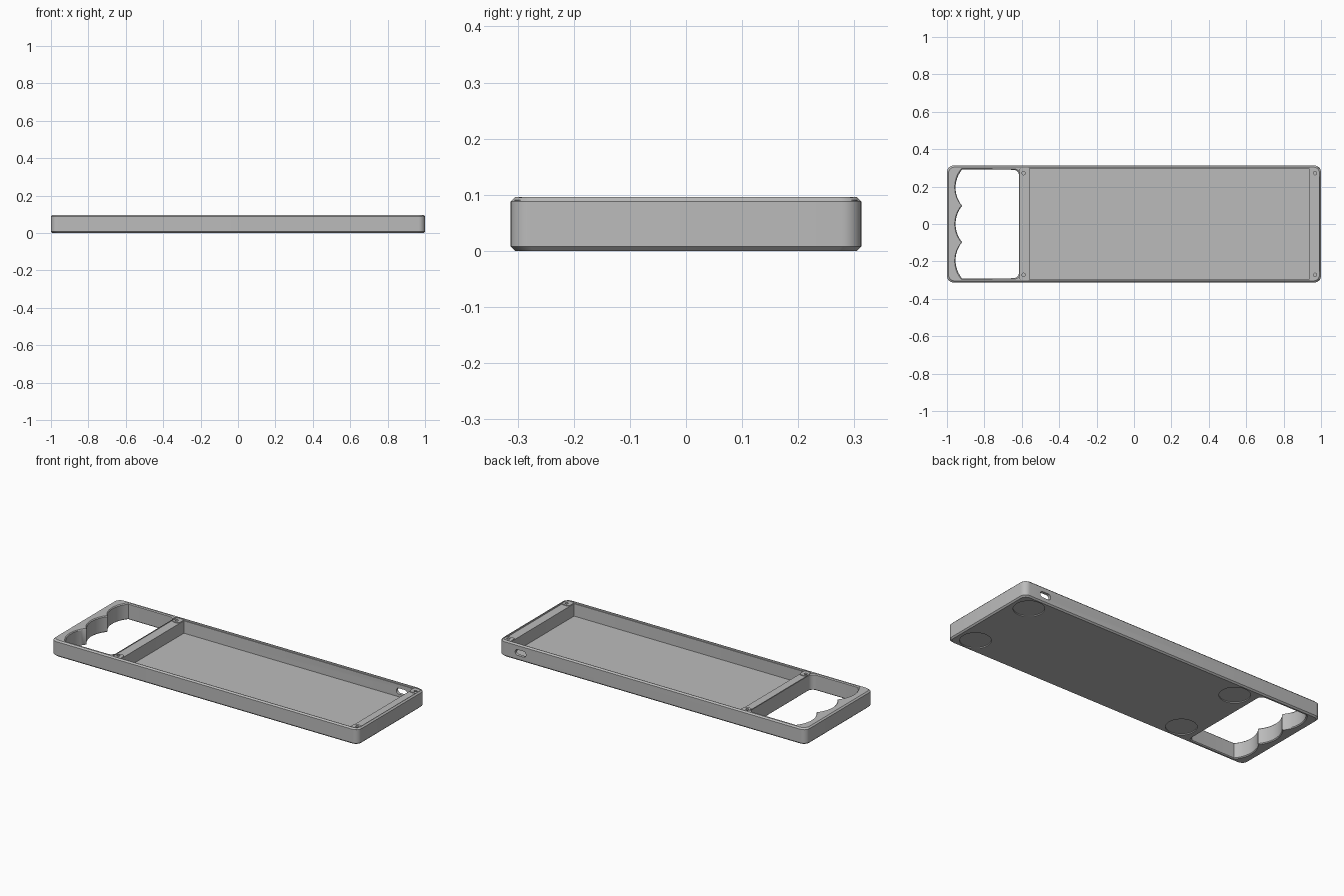
import bpy, bmesh, math
from mathutils import Matrix

cube = bpy.data.objects.get("Cube")
if cube:
    bpy.data.objects.remove(cube, do_unlink=True)

TOP = 0.096
grey = bpy.data.materials.new("plain grey")
grey.use_nodes = True
grey.diffuse_color = (0.5, 0.5, 0.5, 1)
grey.node_tree.nodes["Principled BSDF"].inputs["Base Color"].default_value = grey.diffuse_color


def arc(cx, cy, r, start, end, steps):
    """Points along an arc, angles in degrees."""
    angles = [math.radians(start + (end - start) * i / steps) for i in range(steps + 1)]
    return [(cx + r * math.cos(a), cy + r * math.sin(a)) for a in angles]


def rounded_rect(x0, x1, y0, y1, r, steps=8):
    corners = [(x1 - r, y1 - r), (x0 + r, y1 - r), (x0 + r, y0 + r), (x1 - r, y0 + r)]
    return [p for i, (cx, cy) in enumerate(corners)
            for p in arc(cx, cy, r, 90 * i, 90 * i + 90, steps)]


def loft(name, outline, levels, matrix=Matrix()):
    """Solid from one outline; each level is (height, growth of the outline)."""
    xs, ys = [p[0] for p in outline], [p[1] for p in outline]
    cx, cy = (min(xs) + max(xs)) / 2, (min(ys) + max(ys)) / 2
    hx, hy = max(xs) - cx, max(ys) - cy
    bm = bmesh.new()
    rings = [[bm.verts.new((cx + (x - cx) * (1 + g / hx), cy + (y - cy) * (1 + g / hy), z))
              for x, y in outline] for z, g in levels]
    for low, high in zip(rings, rings[1:]):
        for i in range(len(outline)):
            j = (i + 1) % len(outline)
            bm.faces.new((low[i], low[j], high[j], high[i]))
    bm.faces.new(rings[0][::-1])
    bm.faces.new(rings[-1])
    bm.transform(matrix)
    bmesh.ops.recalc_face_normals(bm, faces=bm.faces)
    mesh = bpy.data.meshes.new(name)
    bm.to_mesh(mesh)
    bm.free()
    mesh.materials.append(grey)
    obj = bpy.data.objects.new(name, mesh)
    bpy.context.collection.objects.link(obj)
    return obj


def combine(target, tool, operation="DIFFERENCE"):
    """Apply a boolean and discard the tool."""
    tool.hide_render = True
    mod = target.modifiers.new("cut", "BOOLEAN")
    mod.operation, mod.object, mod.solver = operation, tool, "EXACT"
    bpy.ops.object.select_all(action="DESELECT")
    bpy.context.view_layer.objects.active = target
    target.select_set(True)
    bpy.ops.object.modifier_apply(modifier=mod.name)
    bpy.data.objects.remove(tool, do_unlink=True)


# Outer shell with chamfered top and bottom edges
c = 0.008
tray = loft("handled_tray", rounded_rect(-1, 1, -0.3125, 0.3125, 0.035),
            [(0, -c), (c, 0), (TOP - c, 0), (TOP, -c)])

# Grip opening: rounded at the tray side, three finger scallops at the end
half, sag = 0.097, 0.035
radius = (half ** 2 + sag ** 2) / (2 * sag)
spread = math.degrees(math.asin(half / radius))
grip = arc(-0.645, 0.26, 0.03, 0, 90, 6)
for y in (2 * half, 0, -2 * half):
    scallop = arc(-0.954 + radius, y, radius, 180 - spread, 180 + spread, 12)
    grip += scallop if y < -half else scallop[:-1]
grip += arc(-0.645, -0.26, 0.03, 270, 360, 6)
f = 0.005
combine(tray, loft("grip_cutter", grip,
                   [(-0.01, f + 0.01), (f, 0), (TOP - f, 0), (TOP + 0.01, f + 0.01)]))

# Main compartment and the shallow lid recess above it
combine(tray, loft("compartment_cutter", rounded_rect(-0.56, 0.937, -0.296, 0.296, 0.004, 2),
                   [(0.014, 0), (TOP + 0.02, 0)]))
combine(tray, loft("lid_recess_cutter", rounded_rect(-0.613, 0.988, -0.301, 0.301, 0.02, 5),
                   [(TOP - 0.009, 0), (TOP + 0.02, 0)]))

# Corner screw tabs, screw holes and round foot recesses
for side in (-1, 1):
    for x0, x1, screw_x, foot_x in ((-0.608, -0.561, -0.59, -0.5), (0.938, 0.992, 0.968, 0.89)):
        y0, y1 = sorted((side * 0.25, side * 0.306))
        combine(tray, loft("screw_tab", rounded_rect(x0, x1, y0, y1, 0.014, 5),
                           [(0.07, 0), (TOP - 0.005, 0)]), "UNION")
        combine(tray, loft("screw_hole_cutter", arc(screw_x, side * 0.272, 0.009, 0, 345, 23),
                           [(0.04, 0), (TOP + 0.02, 0)]))
        combine(tray, loft("foot_recess_cutter", arc(foot_x, side * 0.215, 0.082, 0, 352.5, 47),
                           [(-0.02, 0), (0.006, 0)]))

# Cable slot through the back wall
combine(tray, loft("cable_slot_cutter", rounded_rect(0.825, 0.895, -0.064, -0.03, 0.016),
                   [(-0.35, 0), (-0.27, 0)], Matrix.Rotation(math.pi / 2, 4, "X")
                   @ Matrix.Scale(-1, 4, (0, 1, 0))))

bpy.ops.object.shade_smooth_by_angle(angle=math.radians(28))
